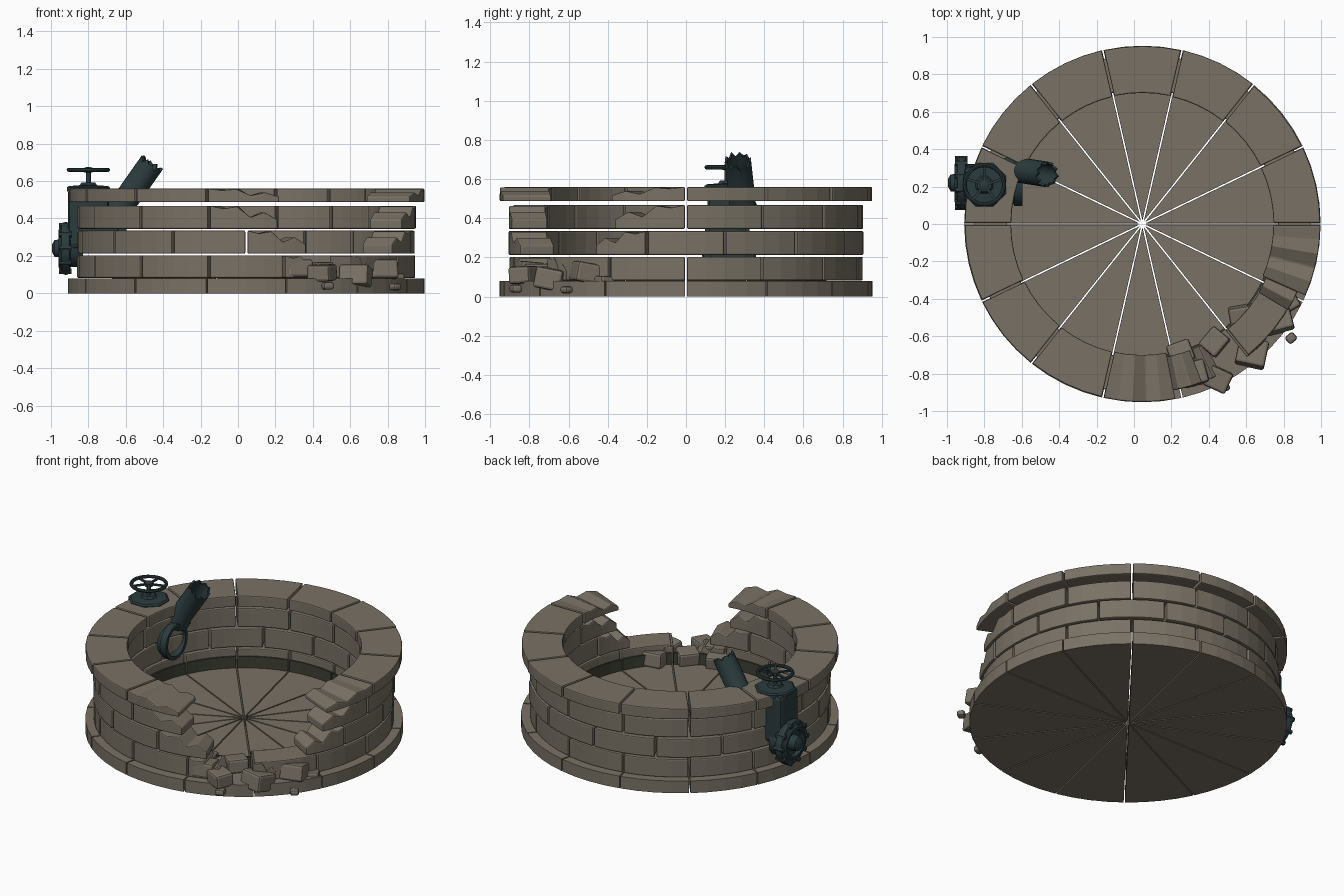
import bpy, bmesh, math, random
from mathutils import Vector, Matrix

random.seed(4)
old = bpy.data.objects.get("Cube")
if old:
    bpy.data.objects.remove(old, do_unlink=True)

CX = 0.045                 # centre of the stone ring
STEP = 360 / 14            # angle of one block


def material(name, rgb):
    m = bpy.data.materials.new(name)
    m.use_nodes = True
    m.diffuse_color = (*rgb, 1)
    bsdf = m.node_tree.nodes["Principled BSDF"]
    bsdf.inputs["Base Color"].default_value = (*rgb, 1)
    bsdf.inputs["Roughness"].default_value = 0.9
    return m


STONE = material("grey brown stone", (0.19, 0.165, 0.13))
DAMP = material("dark damp stone", (0.045, 0.05, 0.034))
IRON = material("dark teal iron", (0.024, 0.043, 0.047))


def finish(name, bm, mat, bevel=0, smooth=False):
    bmesh.ops.recalc_face_normals(bm, faces=bm.faces)
    me = bpy.data.meshes.new(name)
    bm.to_mesh(me)
    bm.free()
    me.materials.append(mat)
    ob = bpy.data.objects.new(name, me)
    bpy.context.collection.objects.link(ob)
    if bevel:
        mod = ob.modifiers.new("Bevel", 'BEVEL')
        mod.width = bevel
        mod.segments = 2
        mod.limit_method = 'ANGLE'
        mod.angle_limit = math.radians(35)
    if smooth:
        bpy.ops.object.select_all(action='DESELECT')
        ob.select_set(True)
        bpy.context.view_layer.objects.active = ob
        bpy.ops.object.shade_smooth_by_angle(angle=math.radians(35))
    return ob


def block(bm, r0, r1, z0, z1, a0, a1, tops=(1, 1, 1, 1, 1), gap=0.006):
    """Curved stone between two angles; tops gives the height along the arc."""
    n = len(tops) - 1
    rings = []
    for i, t in enumerate(tops):
        a = math.radians(a0 + (a1 - a0) * i / n)
        side = gap * (1 - 2 * i / n)      # parallel joint between stones
        u = Vector((math.cos(a), math.sin(a), 0))
        v = Vector((-u.y, u.x, 0)) * side + Vector((CX, 0, 0))
        zt = z0 + (z1 - z0) * t
        rings.append([bm.verts.new(u * r + v + Vector((0, 0, z)))
                      for r, z in ((r0, z0), (r1, z0), (r1, zt), (r0, zt))])
    for p, q in zip(rings, rings[1:]):
        for j in range(4):
            bm.faces.new((p[j], p[(j + 1) % 4], q[(j + 1) % 4], q[j]))
    bm.faces.new(rings[0][::-1])
    bm.faces.new(rings[-1])


JAGGED = (1, 0.88, 0.97, 0.5, 0.72, 0.4)

# Floor wedges and the dark band at the foot of the wall
bm = bmesh.new()
for k in range(14):
    block(bm, 0.02, 0.953, 0, 0.08, k * STEP, (k + 1) * STEP, gap=0.004)
finish("base_wedges", bm, STONE, 0.004)
bm = bmesh.new()
for k in range(14):
    block(bm, 0.708, 0.718, 0.08, 0.155, k * STEP, (k + 1) * STEP, gap=0.005)
finish("damp_band", bm, DAMP)


# Wall courses: whole blocks plus one broken block at each side of the breach
def course(name, r0, r1, z0, z1, offset, last, end, start, first):
    """Whole blocks run from angle first round to last; broken ones fill to end and start."""
    bm = bmesh.new()
    count = round((last - first) / STEP)
    for k in range(count):
        jut = random.uniform(-0.006, 0.003)
        a = first + k * STEP
        block(bm, r0 - jut, r1 + jut, z0, z1, a, a + STEP)
    block(bm, r0, r1, z0, z1, last, end, JAGGED)
    block(bm, r0, r1, z0, z1, start, first + 360, JAGGED[::-1])
    finish(name, bm, STONE, 0.007)


half = STEP / 2
course("lower_course", 0.72, 0.905, 0.082, 0.203, 0, 11 * STEP, 298, 317, -2 * STEP)
course("middle_course", 0.72, 0.905, 0.212, 0.335, half, 270, 291, 329, -half)
course("upper_course", 0.72, 0.905, 0.345, 0.468, 0, 10 * STEP, 281, 336, 0)
course("cap_course", 0.70, 0.952, 0.487, 0.56, 0, 10 * STEP, 281, 336, 0)

# Fallen stones: x, y, z centre, then size and turn
RUBBLE = [
    (0.25, -0.69, 0.12, 0.13, 20), (0.43, -0.63, 0.12, 0.13, 50),
    (0.58, -0.50, 0.12, 0.14, 10), (0.77, -0.51, 0.12, 0.15, 15),
    (0.63, -0.69, 0.09, 0.16, -12), (0.45, -0.83, 0.11, 0.13, -25),
    (0.32, -0.80, 0.13, 0.14, 15), (0.84, -0.61, 0.035, 0.055, 40),
    (0.48, -0.87, 0.04, 0.06, 20), (0.83, -0.42, 0.07, 0.10, 30),
]
bm = bmesh.new()
for x, y, z, s, turn in RUBBLE:
    tilt = Matrix.Rotation(math.radians(random.uniform(-12, 12)), 4, 'X')
    m = (Matrix.Translation((x, y, z)) @ Matrix.Rotation(math.radians(turn), 4, 'Z')
         @ tilt @ Matrix.Diagonal((s, s * 0.9, s * 0.68, 1)))
    bmesh.ops.create_cube(bm, size=1, matrix=m)
finish("fallen_stones", bm, STONE, 0.014)


def place(p, axis):
    """Matrix that puts local z along an axis at a point."""
    return Matrix.Translation(p) @ Vector(axis).to_track_quat('Z', 'Y').to_matrix().to_4x4()


def lathe(bm, profile, m, sides=24, closed=False):
    """Spin (radius, height) points about local z."""
    rows = [[bm.verts.new(m @ Vector((r * math.cos(2 * math.pi * i / sides),
                                      r * math.sin(2 * math.pi * i / sides), h)))
             for i in range(sides)] for r, h in profile]
    pairs = list(zip(rows, rows[1:]))
    if closed:
        pairs.append((rows[-1], rows[0]))
    for p, q in pairs:
        for i in range(sides):
            j = (i + 1) % sides
            bm.faces.new((p[i], p[j], q[j], q[i]))
    if not closed:
        bm.faces.new(rows[0])
        bm.faces.new(rows[-1])
    return rows


# Valve housing with an eight-sided lid
VX, VY = -0.80, 0.21
bm = bmesh.new()
bmesh.ops.create_cube(bm, size=1, matrix=Matrix.Translation((VX, VY, 0.40))
                      @ Matrix.Diagonal((0.22, 0.20, 0.33, 1)))
finish("valve_housing", bm, IRON, 0.03)
bm = bmesh.new()
turned = Matrix.Translation((VX, VY, 0)) @ Matrix.Rotation(math.pi / 8, 4, 'Z')
lathe(bm, [(0.125, 0.545), (0.125, 0.565), (0.115, 0.573), (0.05, 0.578), (0.04, 0.592)],
      turned, 8)
finish("valve_lid", bm, IRON)

# Handwheel with five spokes
bm = bmesh.new()
up = Matrix.Translation((VX, VY, 0.66))
lathe(bm, [(0.105 + 0.011 * math.cos(t * math.pi / 4), 0.011 * math.sin(t * math.pi / 4))
           for t in range(8)], up, 28, True)
lathe(bm, [(0.014, -0.09), (0.014, -0.015), (0.026, -0.012), (0.026, 0.01), (0.012, 0.014)], up, 12)
for k in range(5):
    a = 2 * math.pi * k / 5 + 0.3
    bmesh.ops.create_cube(bm, size=1, matrix=up @ Matrix.Rotation(a, 4, 'Z')
                          @ Matrix.Translation((0.055, 0, 0)) @ Matrix.Diagonal((0.1, 0.014, 0.01, 1)))
finish("handwheel", bm, IRON, smooth=True)

# Outer flange with a raised rim, hub and bolts
bm = bmesh.new()
out = place((-0.87, 0.22, 0.24), (-1, 0, 0))
lathe(bm, [(0.10, -0.04), (0.10, 0.025), (0.135, 0.03), (0.142, 0.05), (0.135, 0.075),
           (0.11, 0.08), (0.10, 0.09), (0.085, 0.09), (0.08, 0.065), (0.05, 0.065),
           (0.045, 0.11), (0.02, 0.125)], out, 28)
for k in range(10):
    spot = out @ Matrix.Rotation(2 * math.pi * k / 10, 4, 'Z') @ Matrix.Translation((0.128, 0, 0))
    lathe(bm, [(0.016, 0.02), (0.016, 0.088)], spot, 6)
finish("outer_flange", bm, IRON, smooth=True)

# Pipe through the wall, open towards the inside
bm = bmesh.new()
inward = place((-0.88, 0.21, 0.33), (1, 0, 0))
lathe(bm, [(0.10, 0), (0.10, 0.235), (0.115, 0.24), (0.115, 0.285), (0.092, 0.285),
           (0.092, 0.13), (0.01, 0.13), (0.01, 0)], inward, 24, True)
finish("inner_pipe", bm, IRON, smooth=True)

# Broken pipe leaning over the wall, with a torn upper rim
bm = bmesh.new()
start, tip = Vector((-0.655, 0.295, 0.42)), Vector((-0.465, 0.265, 0.69))
length = (tip - start).length
rows = lathe(bm, [(0.075, 0), (0.075, 0.04), (0.068, 0.05), (0.068, length),
                  (0.056, length), (0.056, 0)], place(start, tip - start), 20, True)
axis = (tip - start).normalized()
for i in range(20):
    tear = axis * (random.uniform(0.0, 0.02) + 0.025 * (i % 2) - 0.02)
    for row in rows[3:5]:
        row[i].co += tear
finish("broken_pipe", bm, IRON, smooth=True)
